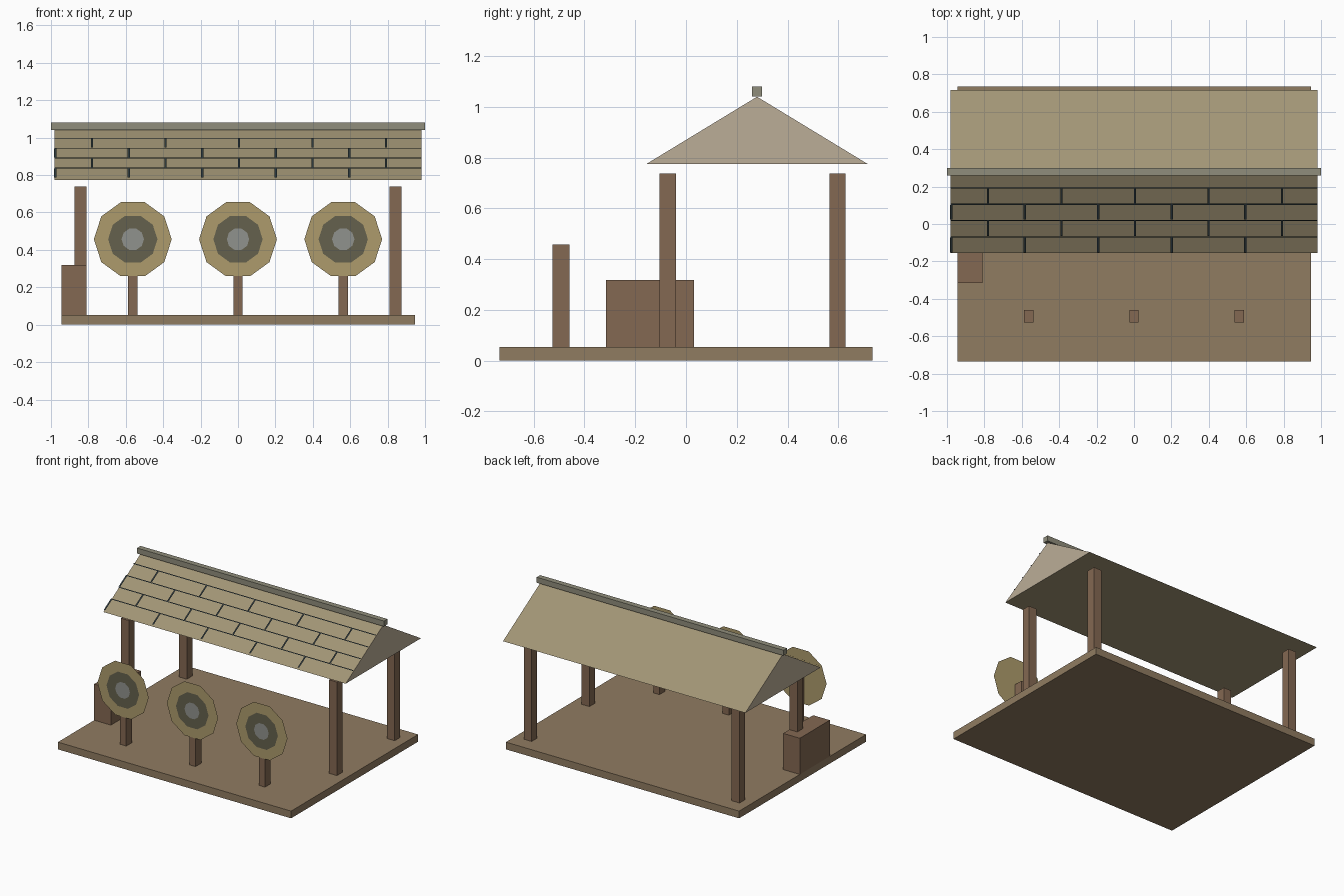
import bpy
import bmesh
from math import cos, sin, pi

if "Cube" in bpy.data.objects:
    bpy.data.objects.remove(bpy.data.objects["Cube"])


def mat(name, r, g, b):
    m = bpy.data.materials.new(name)
    m.diffuse_color = (r, g, b, 1)
    m.use_nodes = True
    m.node_tree.nodes["Principled BSDF"].inputs["Base Color"].default_value = m.diffuse_color
    return m


WOOD = mat("wood", 0.23, 0.14, 0.085)
DECK = mat("deck", 0.28, 0.20, 0.12)
THATCH = mat("roof_tan", 0.36, 0.30, 0.18)
GABLE = mat("gable_cloth", 0.50, 0.42, 0.31)
RIDGE = mat("ridge_grey", 0.28, 0.27, 0.20)
SEAM = mat("seam_dark", 0.03, 0.045, 0.05)
STRAW = mat("straw", 0.42, 0.33, 0.15)
RING = mat("ring_dark", 0.13, 0.12, 0.075)
BULL = mat("bullseye_grey", 0.28, 0.29, 0.27)


def mesh(name, verts, faces, *mats):
    me = bpy.data.meshes.new(name)
    me.from_pydata(verts, [], faces)
    for m in mats:
        me.materials.append(m)
    ob = bpy.data.objects.new(name, me)
    bpy.context.collection.objects.link(ob)
    return ob


def box(name, x0, x1, y0, y1, z0, z1, m):
    ob = mesh(name, [], [], m)
    bm = bmesh.new()
    bmesh.ops.create_cube(bm, size=1)
    for v in bm.verts:
        v.co.x = x0 if v.co.x < 0 else x1
        v.co.y = y0 if v.co.y < 0 else y1
        v.co.z = z0 if v.co.z < 0 else z1
    bm.to_mesh(ob.data)
    bm.free()
    return ob


def disc(name, x, y, z, r, m):
    # flat decagon facing the front
    pts = [(x + r * cos(i * pi / 5), y, z + r * sin(i * pi / 5)) for i in range(10)]
    return mesh(name, pts, [range(10)], m)


# Platform and crate
box("platform", -0.945, 0.945, -0.735, 0.735, 0, 0.053, DECK)
box("crate", -0.945, -0.81, -0.315, 0.032, 0.053, 0.318, WOOD)

# Four roof posts
for xn, x in (("left", -0.8425), ("right", 0.8425)):
    for yn, y in (("front", -0.072), ("back", 0.597)):
        box(f"{yn}_{xn}_post", x - 0.032, x + 0.032, y - 0.032, y + 0.032, 0.053, 0.738, WOOD)

# Closed gable roof
W, Y0, YM, Y1, Z0, Z1 = 0.982, -0.156, 0.28, 0.716, 0.775, 1.04
roof = mesh("gable_roof",
            [(s * W, y, z) for s in (-1, 1) for y, z in ((Y0, Z0), (YM, Z1), (Y1, Z0))],
            [(0, 3, 4, 1), (1, 4, 5, 2), (2, 5, 3, 0), (0, 1, 2), (3, 5, 4)],
            THATCH, GABLE)
for f in roof.data.polygons[3:]:
    f.material_index = 1
box("ridge_cap", -1, 1, YM - 0.02, YM + 0.02, 1.04, 1.08, RIDGE)

# Shingle seams laid just above the front slope
verts, faces = [], []


def seam(x0, x1, t0, t1):
    n = len(verts)
    for x, t in ((x0, t0), (x1, t0), (x1, t1), (x0, t1)):
        verts.append((x, Y0 + t * (YM - Y0), Z0 + t * (Z1 - Z0) + 0.01))
    faces.append((n, n + 1, n + 2, n + 3))


for row in range(4):
    seam(-W, W, row / 5 + 0.193, row / 5 + 0.207)
    for k in range(5):
        x = -0.977 + 0.393 * k + 0.196 * (row % 2)
        seam(x - 0.006, x + 0.006, row / 5 + 0.01, row / 5 + 0.193)
mesh("shingle_seams", verts, faces, SEAM)

# Three targets on stakes
for i, x in enumerate((-0.5625, 0, 0.5625)):
    box(f"target_stake_{i}", x - 0.025, x + 0.025, -0.526, -0.46, 0.053, 0.457, WOOD)
    disc(f"target_face_{i}", x, -0.527, 0.457, 0.208, STRAW)
    disc(f"target_ring_{i}", x, -0.530, 0.457, 0.132, RING)
    disc(f"target_bullseye_{i}", x, -0.533, 0.457, 0.06, BULL)
